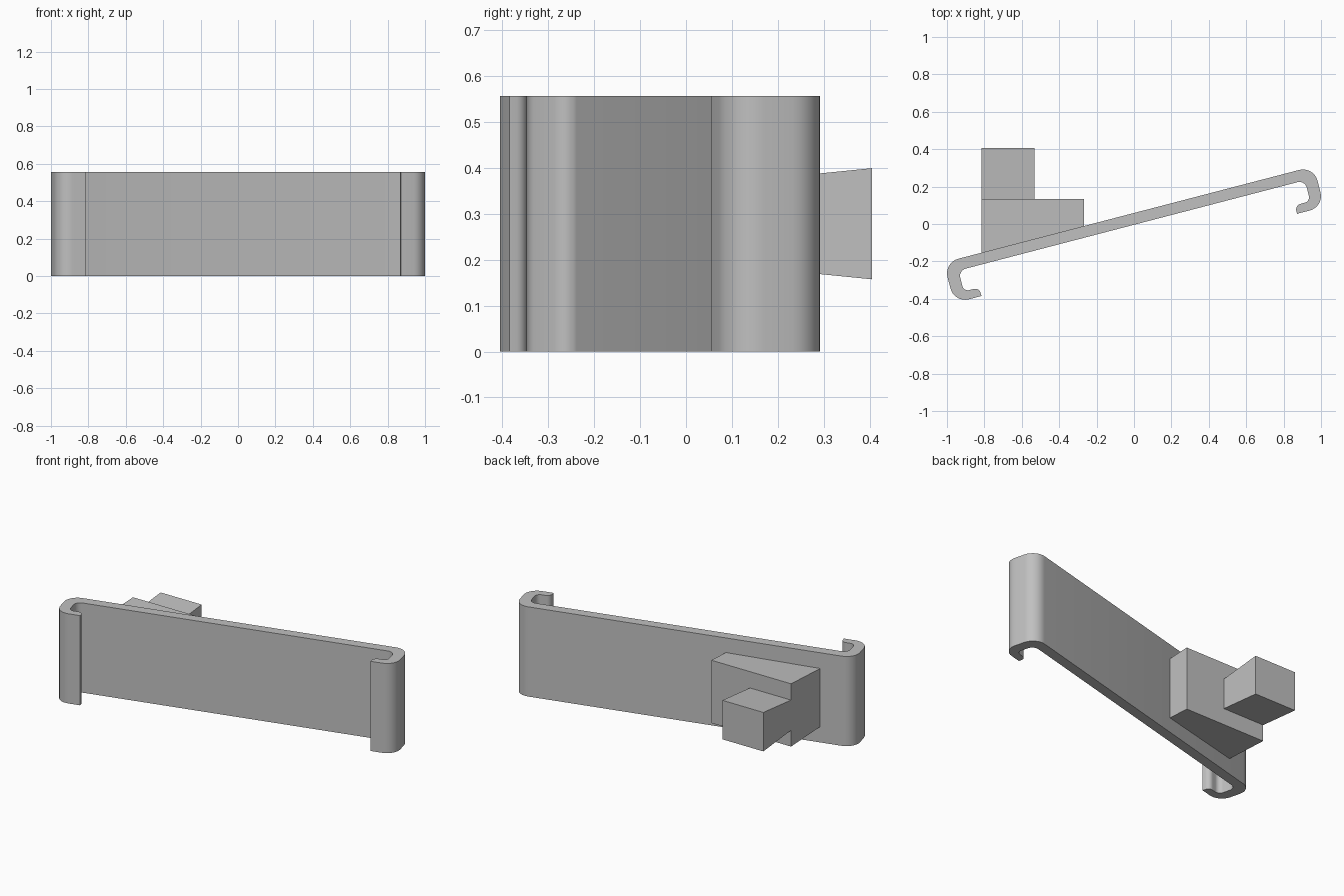
import bpy, bmesh, math
from mathutils import Vector, Matrix

cube = bpy.data.objects.get("Cube")
if cube:
    bpy.data.objects.remove(cube, do_unlink=True)

HEIGHT = 0.557
TILT = math.radians(14.6)
OUTER, INNER = 0.057, -0.004      # back and front faces of the sloping plate

grey = bpy.data.materials.new("plain grey")
grey.use_nodes = True
grey.diffuse_color = (0.53, 0.53, 0.53, 1)
grey.node_tree.nodes["Principled BSDF"].inputs["Base Color"].default_value = grey.diffuse_color


def round_corners(corners, steps=8):
    """Replace each right-angled (x, y, radius) corner by an arc."""
    points = []
    for i, (x, y, r) in enumerate(corners):
        p = Vector((x, y))
        if r == 0:
            points.append(p)
            continue
        a = (Vector(corners[i - 1][:2]) - p).normalized() * r
        b = (Vector(corners[(i + 1) % len(corners)][:2]) - p).normalized() * r
        for s in range(steps + 1):
            t = s / steps * math.pi / 2
            points.append(p + a * (1 - math.sin(t)) + b * (1 - math.cos(t)))
    return points


def prism(name, outline, z_range):
    """Join two copies of an outline; z_range(y) gives the bottom and top."""
    bm = bmesh.new()
    rings = [[bm.verts.new((x, y, z_range(y)[k])) for x, y in outline] for k in (0, 1)]
    for ring in rings:
        bm.faces.new(ring)
    n = len(outline)
    for i in range(n):
        j = (i + 1) % n
        bm.faces.new((rings[0][i], rings[0][j], rings[1][j], rings[1][i]))
    bmesh.ops.recalc_face_normals(bm, faces=bm.faces)
    mesh = bpy.data.meshes.new(name)
    bm.to_mesh(mesh)
    bm.free()
    mesh.materials.append(grey)
    obj = bpy.data.objects.new(name, mesh)
    bpy.context.collection.objects.link(obj)
    return obj


def flared(half, y_end, slope):
    """Height that grows evenly towards the outer end of a block."""
    def z_range(y):
        h = half - slope * (y_end - y)
        return HEIGHT / 2 - h, HEIGHT / 2 + h
    return z_range


# Sloping plate with a hooked lip at each end
half = [(1.022, OUTER, 0.08), (1.022, -0.167, 0.08), (0.872, -0.167, 0),
        (0.872, -0.12, 0.03), (0.957, -0.12, 0.03), (0.957, INNER, 0.04)]
corners = half + [(-x, y, r) for x, y, r in reversed(half)]
plate = prism("hooked_plate", round_corners(corners), lambda y: (0, HEIGHT))
plate.data.transform(Matrix.Rotation(TILT, 4, "Z") @ Matrix.Translation((-0.0143, 0, 0)))
bpy.context.view_layer.objects.active = plate
plate.select_set(True)
bpy.ops.object.shade_smooth_by_angle(angle=math.radians(30))


# Wedge block on the back, sunk slightly into the plate
def inside_plate(x):
    return x * math.tan(TILT) + OUTER / math.cos(TILT) - 0.02


LEFT, RIGHT, STEP, END = -0.267, -0.815, 0.133, 0.405
prism("wedge_block",
      [(RIGHT, inside_plate(RIGHT)), (LEFT, inside_plate(LEFT)), (LEFT, STEP), (RIGHT, STEP)],
      flared(0.195, STEP, 0.05))

# Flared peg on the wedge block
prism("peg", [(RIGHT, STEP), (-0.533, STEP), (-0.533, END), (RIGHT, END)],
      flared(0.121, END, 0.1))
